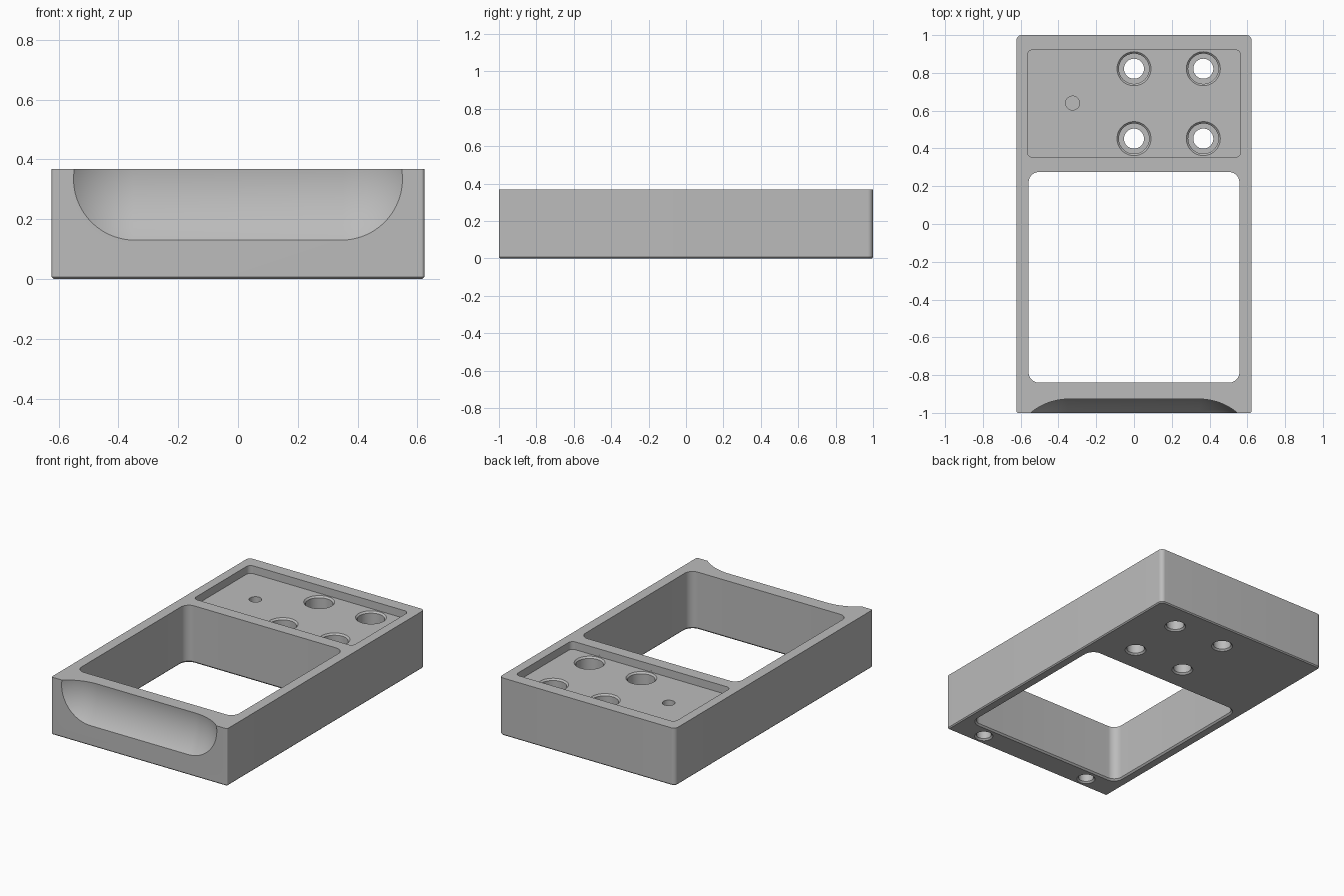
import bpy, bmesh
from math import sin, cos, pi
from mathutils import Matrix

cube = bpy.data.objects.get("Cube")
if cube:
    bpy.data.objects.remove(cube, do_unlink=True)

grey = bpy.data.materials.new("plain_grey")
grey.use_nodes = True
grey.diffuse_color = (0.5, 0.5, 0.5, 1)
grey.node_tree.nodes["Principled BSDF"].inputs["Base Color"].default_value = (0.5, 0.5, 0.5, 1)


def finish(name, bm):
    bmesh.ops.recalc_face_normals(bm, faces=bm.faces)
    mesh = bpy.data.meshes.new(name)
    bm.to_mesh(mesh)
    bm.free()
    mesh.materials.append(grey)
    obj = bpy.data.objects.new(name, mesh)
    bpy.context.collection.objects.link(obj)
    return obj


def outline(x0, x1, y0, y1, front_r, back_r, grow, steps=12):
    """Rounded rectangle, offset outwards by grow."""
    pts = []
    corners = [(x1, y1, back_r, -1, -1), (x0, y1, back_r, 1, -1),
               (x0, y0, front_r, 1, 1), (x1, y0, front_r, -1, 1)]
    for i, (x, y, r, sx, sy) in enumerate(corners):
        for k in range(steps + 1):
            a = (i + k / steps) * pi / 2
            pts.append((x + sx * r + (r + grow) * cos(a),
                        y + sy * r + (r + grow) * sin(a)))
    return pts


def prism(name, box, front_r, back_r, levels):
    """Stack of offset outlines given as (height, grow)."""
    bm = bmesh.new()
    rings = [[bm.verts.new((x, y, z)) for x, y in outline(*box, front_r, back_r, g)]
             for z, g in levels]
    n = len(rings[0])
    for low, high in zip(rings, rings[1:]):
        for i in range(n):
            j = (i + 1) % n
            bm.faces.new((low[i], low[j], high[j], high[i]))
    bm.faces.new(rings[0][::-1])
    bm.faces.new(rings[-1])
    bmesh.ops.remove_doubles(bm, verts=bm.verts, dist=1e-5)
    return finish(name, bm)


def bore(name, x, y, r, levels):
    return prism(name, (x - r, x + r, y - r, y + r), r, r, levels)


# Main block with a chamfered underside
TOP = 0.368
body = prism("tray_body", (-0.623, 0.623, -1, 1), 0.01, 0.028,
             [(0, -0.007), (0.007, 0), (TOP, 0)])

cutters = []
# Large through window and shallow rear pocket
cutters.append(prism("window_cutter", (-0.558, 0.558, -0.84, 0.275), 0.055, 0.055,
                     [(-0.01, 0.02), (0.01, 0), (0.5, 0)]))
FLOOR = 0.318
cutters.append(prism("pocket_cutter", (-0.565, 0.565, 0.353, 0.922), 0.03, 0.03,
                     [(FLOOR, 0), (0.5, 0)]))

# Four counterbored screw holes
for x in (0, 0.367):
    for y in (0.452, 0.822):
        cutters.append(bore("screw_hole_cutter", x, y, 0.053,
                            [(-0.01, 0.02), (0.01, 0), (0.16, 0), (0.16, 0.027),
                             (FLOOR - 0.01, 0.027), (FLOOR + 0.01, 0.047)]))

# Small blind hole in the pocket floor, two blind holes underneath
cutters.append(bore("pin_hole_cutter", -0.325, 0.64, 0.037, [(0.2, 0), (0.34, 0)]))
for x in (-0.4, 0.4):
    cutters.append(bore("foot_hole_cutter", x, -0.925, 0.045,
                        [(-0.01, 0.02), (0.01, 0), (0.08, 0)]))

# Finger scoop: a stretched sphere sunk into the front face
R = 0.318
bm = bmesh.new()
bmesh.ops.create_uvsphere(bm, u_segments=160, v_segments=81, radius=R)
bmesh.ops.rotate(bm, verts=bm.verts, matrix=Matrix.Rotation(pi / 2, 3, 'Y'))
for v in bm.verts:
    v.co.x += 0.345 if v.co.x > 0 else -0.345
    v.co.y -= 1 + R - 0.075
    v.co.z += 0.335
cutters.append(finish("scoop_cutter", bm))

# Cut everything out of the block
bpy.ops.object.select_all(action='DESELECT')
bpy.context.view_layer.objects.active = body
body.select_set(True)
for cutter in cutters:
    cutter.hide_render = True
    mod = body.modifiers.new("cut", 'BOOLEAN')
    mod.operation = 'DIFFERENCE'
    mod.solver = 'EXACT'
    mod.object = cutter
    bpy.ops.object.modifier_apply(modifier=mod.name)
    bpy.data.objects.remove(cutter, do_unlink=True)

bpy.ops.object.shade_smooth_by_angle(angle=pi / 7)
